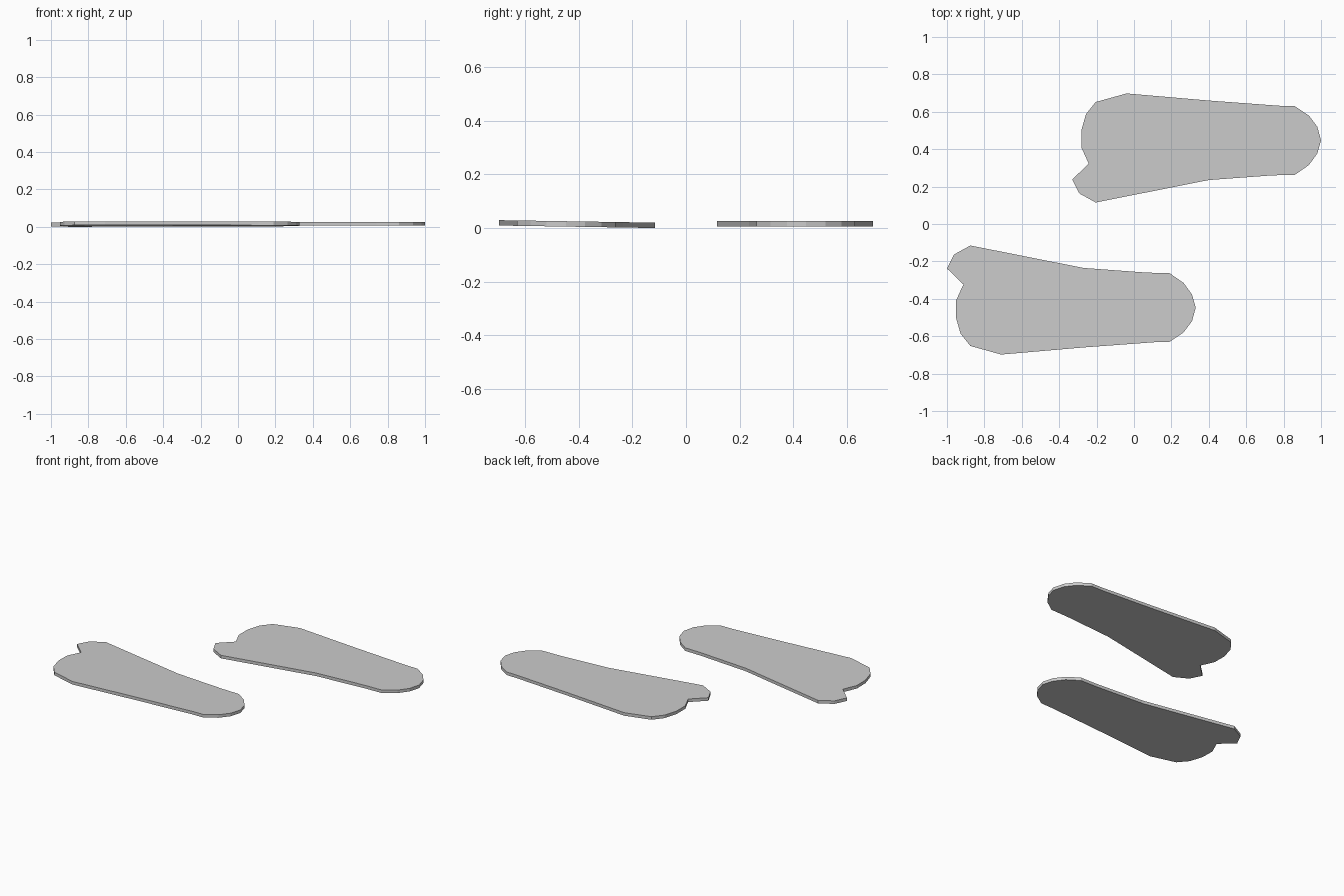
import bpy, bmesh

if "Cube" in bpy.data.objects:
    bpy.data.objects.remove(bpy.data.objects["Cube"])

# Footprint outline: heel on the right, toes on the left, notch beside the big toe
OUTLINE = [(-0.04, 0.698), (0.40, 0.66), (0.78, 0.632), (0.86, 0.63),
           (0.935, 0.58), (0.98, 0.52), (1.0, 0.447), (0.98, 0.377),
           (0.935, 0.315), (0.86, 0.263), (0.74, 0.26), (0.40, 0.235),
           (-0.205, 0.115), (-0.292, 0.163), (-0.33, 0.238), (-0.242, 0.323),
           (-0.282, 0.41), (-0.282, 0.50), (-0.257, 0.587), (-0.205, 0.652)]
THICKNESS = 0.02


def footprint(name, side, shift, base, slope):
    """Thin slab from the outline; side mirrors it, slope tilts it sideways."""
    bm = bmesh.new()
    verts = [bm.verts.new((x + shift, side * y, base + slope * (y - 0.115)))
             for x, y in OUTLINE]
    face = bm.faces.new(verts)
    ext = bmesh.ops.extrude_face_region(bm, geom=[face], use_keep_orig=True)
    top = [g for g in ext["geom"] if isinstance(g, bmesh.types.BMVert)]
    bmesh.ops.translate(bm, verts=top, vec=(0, 0, THICKNESS))
    bmesh.ops.recalc_face_normals(bm, faces=bm.faces)
    mesh = bpy.data.meshes.new(name)
    bm.to_mesh(mesh)
    bm.free()
    obj = bpy.data.objects.new(name, mesh)
    bpy.context.collection.objects.link(obj)
    return obj


# Leading and trailing footprints, mirrored and offset by one stride
footprint("left_footprint", 1, 0.0, 0.006, 0.0)
footprint("right_footprint", -1, -0.67, 0.0, 0.016)
